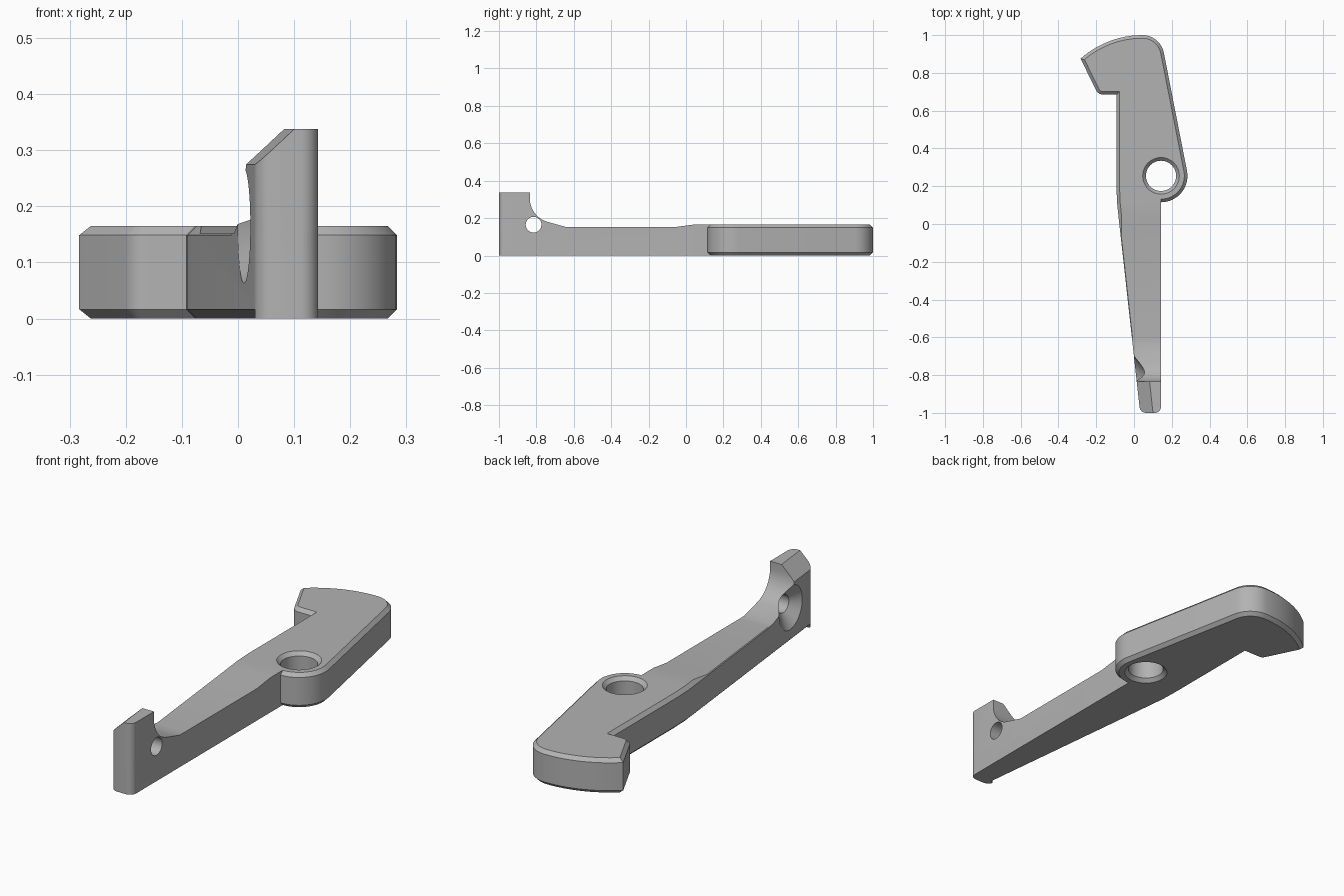
import bpy
import bmesh
from math import sin, cos, radians, pi, atan
from mathutils import Vector, Matrix

if "Cube" in bpy.data.objects:
    bpy.data.objects.remove(bpy.data.objects["Cube"])

HEIGHT, CHAMFER, PILLAR_TOP = 0.165, 0.0165, 0.338
PIVOT = Vector((0.143, 0.255))
RIGHT_EDGE = PIVOT.x
EDGE_TILT = atan(0.11)

steel = bpy.data.materials.new("plain grey")
steel.use_nodes = True
grey = (0.45, 0.45, 0.45, 1)
steel.diffuse_color = grey
steel.node_tree.nodes["Principled BSDF"].inputs["Base Color"].default_value = grey


def arc(cx, cy, r, start, end, steps):
    angles = [radians(start + (end - start) * i / steps) for i in range(steps + 1)]
    return [Vector((cx + r * cos(a), cy + r * sin(a))) for a in angles]


def loft(name, rings):
    """Closed solid through a stack of rings with equal point counts."""
    bm = bmesh.new()
    rows = [[bm.verts.new(p) for p in ring] for ring in rings]
    n = len(rows[0])
    for low, high in zip(rows, rows[1:]):
        for i in range(n):
            j = (i + 1) % n
            bm.faces.new((low[i], low[j], high[j], high[i]))
    bm.faces.new(rows[0][::-1])
    bm.faces.new(rows[-1])
    bmesh.ops.recalc_face_normals(bm, faces=bm.faces)
    mesh = bpy.data.meshes.new(name)
    bm.to_mesh(mesh)
    bm.free()
    mesh.materials.append(steel)
    obj = bpy.data.objects.new(name, mesh)
    bpy.context.collection.objects.link(obj)
    return obj


def level(points, z):
    return [Vector((p.x, p.y, z)) for p in points]


def spool(name, profile, matrix, sides=48):
    """Round cutter from (position along axis, radius) pairs."""
    turn = [2 * pi * i / sides for i in range(sides)]
    return loft(name, [[matrix @ Vector((r * cos(a), r * sin(a), h)) for a in turn]
                       for h, r in profile])


def combine(target, tool, operation):
    mod = target.modifiers.new(tool.name, "BOOLEAN")
    mod.operation, mod.solver, mod.object = operation, "EXACT", tool
    bpy.context.view_layer.objects.active = target
    bpy.ops.object.modifier_apply(modifier=mod.name)
    bpy.data.objects.remove(tool)


def inset(points, widths):
    """Move every edge inward by its own width."""
    result = []
    for i, p in enumerate(points):
        before = (p - points[i - 1]).normalized()
        after = (points[(i + 1) % len(points)] - p).normalized()
        w1, w2 = widths[i - 1], widths[i]
        n1, n2 = Vector((-before.y, before.x)), Vector((-after.y, after.x))
        turn = before.x * after.y - before.y * after.x
        if abs(turn) > 0.5:
            result.append(p + (before * w2 - after * w1) / -turn)
        else:
            result.append(p + (n1 + n2) * max(w1, w2) / (1 + n1.dot(n2)))
    return result


# Outline, counterclockwise from the underside of the pivot boss
head = arc(PIVOT.x, PIVOT.y, 0.14, -90, 10.8, 16)
head += arc(0.045, 0.885, 0.115, 10.8, 90, 12)
head += arc(0.045, 0.507, 0.493, 90, 131.7, 12)[1:]
head += arc(-0.163, 0.727, 0.042, 206, 270, 7)
head += [Vector(p) for p in ((-0.093, 0.685), (-0.093, 0.2), (-0.09, 0.115), (-0.081, 0.03))]
tip = arc(0.064, -0.965, 0.035, 186.2, 270, 8)
tip += arc(RIGHT_EDGE - 0.032, -0.968, 0.032, 270, 360, 8)
outline = head + tip
widths = [CHAMFER] * len(head) + [0] * len(tip)
inner = inset(outline, widths)

# Chamfered lever plate
lever = loft("lever", [level(inner, 0), level(outline, CHAMFER),
                       level(outline, HEIGHT - CHAMFER), level(inner, HEIGHT)])

# Raised block at the tip
root_y = -0.6
blend = (root_y - tip[0].y) / (head[-1].y - tip[0].y)
block = [tip[0].lerp(head[-1], blend)] + tip + [Vector((RIGHT_EDGE, root_y))]
combine(lever, loft("tip_block", [level(block, 0.08), level(block, PILLAR_TOP)]), "UNION")

# Side profile: fillet behind the block, thinner arm, ramp up to the head
side = [Vector((-0.835, 0.5))] + arc(-0.705, 0.305, 0.13, 180, 255, 14)
side += [Vector(p) for p in ((-0.64, 0.152), (-0.06, 0.152), (0.05, 0.1665), (0.05, 0.5))]
combine(lever, loft("arm_cutter", [[Vector((x, p.x, p.y)) for p in side]
                                   for x in (-0.5, 0.5)]), "DIFFERENCE")

# Sloped corner on top of the block, parallel to the tapering edge
frame = Matrix.Translation((0.03, -0.97, 0)) @ Matrix.Rotation(EDGE_TILT, 4, "Z")
wedge = ((-0.1, 0.181), (0.167, 0.432), (-0.1, 0.432))
combine(lever, loft("slope_cutter", [[frame @ Vector((x, y, z)) for x, z in wedge]
                                     for y in (-0.15, 0.25)]), "DIFFERENCE")

# Pivot hole, chamfered at both ends
wide, bore, over = 0.097, 0.08, 0.01
pivot_profile = ((-over, wide + over), (wide - bore, bore),
                 (HEIGHT - wide + bore, bore), (HEIGHT + over, wide + over))
combine(lever, spool("pivot_cutter", pivot_profile,
                     Matrix.Translation((PIVOT.x, PIVOT.y, 0))), "DIFFERENCE")

# Cross hole through the tip, deeply countersunk on the tapered side
cross = Matrix.Translation((0, -0.815, 0.165)) @ Matrix.Rotation(pi / 2, 4, "Y")
combine(lever, spool("cross_cutter", ((-0.03, 0.153), (0.06, 0.042), (0.25, 0.042)),
                     cross), "DIFFERENCE")

# Smooth curved walls, keep machined edges crisp
lever.data.shade_smooth()
lever.data.set_sharp_from_angle(angle=radians(25))
